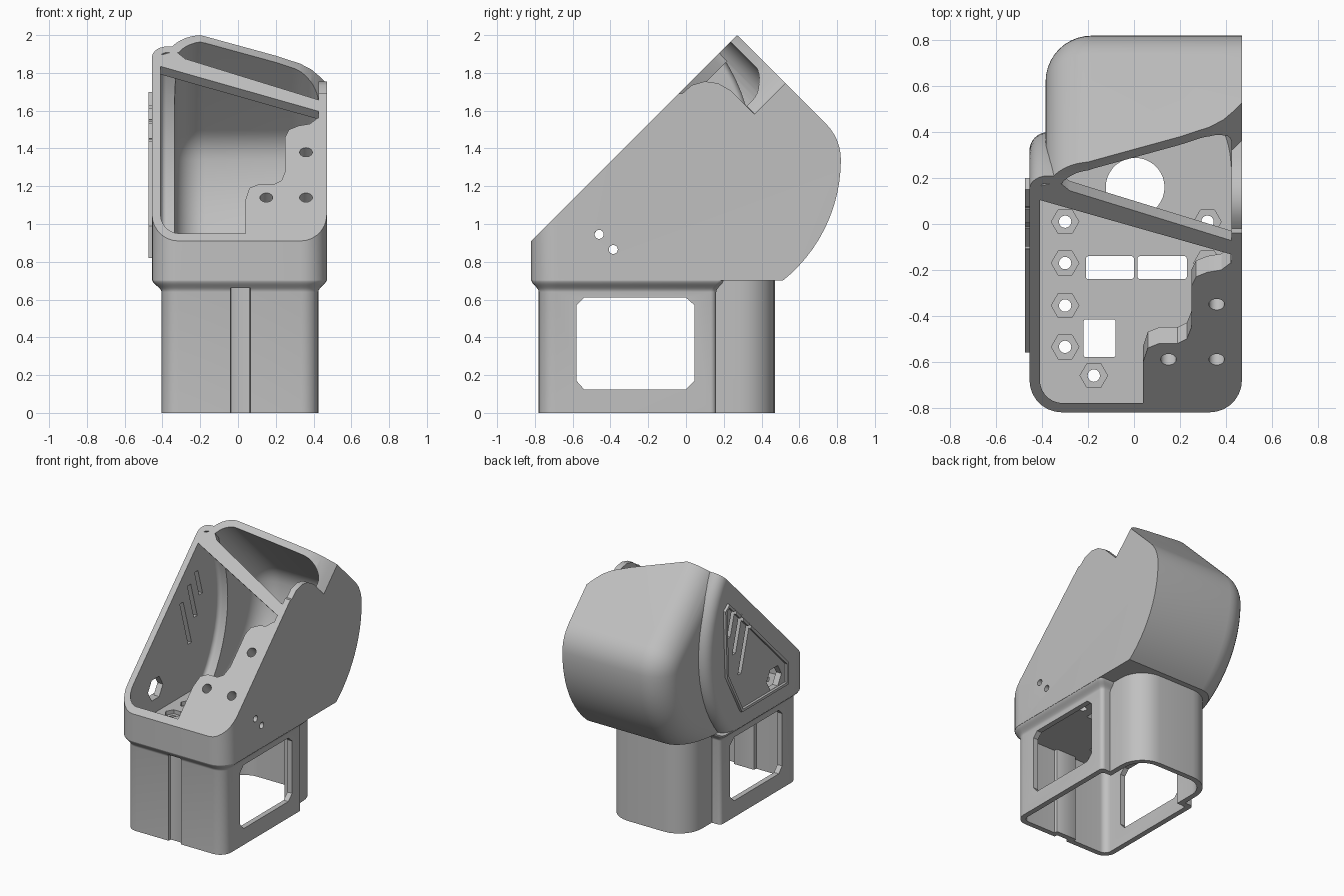
import bpy, bmesh, math
from mathutils import Vector

cube = bpy.data.objects.get("Cube")
if cube:
    bpy.data.objects.remove(cube, do_unlink=True)

grey = bpy.data.materials.new("plain_grey")
grey.use_nodes = True
grey.diffuse_color = (0.53, 0.53, 0.53, 1)
grey.node_tree.nodes["Principled BSDF"].inputs["Base Color"].default_value = (0.53, 0.53, 0.53, 1)
R2 = math.sqrt(2)


# Coordinate maps: 2D point plus extrusion distance to 3D
def plan(p, w):
    return (p[0], p[1], w)


def side(p, w):
    return (w, p[0], p[1])


def slope(p, w):
    # x, distance up the 45 degree face, depth behind it
    return (p[0], -0.865 + (p[1] + w) / R2, 0.865 + (p[1] - w) / R2)


def along_slope(p, w):
    return slope((p[0], w), p[1])


def up(z):
    # height on the sloped face turned into distance along it
    return (2 * z - 1.73) / R2


def loft(name, rings):
    bm = bmesh.new()
    loops = [[bm.verts.new(co) for co in ring] for ring in rings]
    n = len(loops[0])
    for a, b in zip(loops, loops[1:]):
        for i in range(n):
            bm.faces.new((a[i], a[(i + 1) % n], b[(i + 1) % n], b[i]))
    bm.faces.new(loops[0])
    bm.faces.new(loops[-1])
    bmesh.ops.recalc_face_normals(bm, faces=bm.faces)
    mesh = bpy.data.meshes.new(name)
    bm.to_mesh(mesh)
    bm.free()
    mesh.materials.append(grey)
    ob = bpy.data.objects.new(name, mesh)
    bpy.context.collection.objects.link(ob)
    return ob


def prism(name, pts, fn, a, b):
    return loft(name, [[fn(p, w) for p in pts] for w in (a, b)])


def inset(pts, d):
    # mitred inward offset of a counter-clockwise polygon
    ps = [Vector(p) for p in pts]
    out = []
    for i, p in enumerate(ps):
        e = (p - ps[i - 1]).normalized()
        f = (ps[(i + 1) % len(ps)] - p).normalized()
        n1, n2 = Vector((-e.y, e.x)), Vector((-f.y, f.x))
        out.append(p + (n1 + n2) * d / (1 + n1.dot(n2)))
    return out


def rounded_side(name, pts, x0, x1, r0, r1=0.0, steps=10):
    # side profile extruded in x with rounded cap edges, r0 at -x and r1 at +x
    rings = []
    for k in range(steps + 1):
        t = k / steps * math.pi / 2
        rings.append([side(p, x0 + r0 * (1 - math.cos(t))) for p in inset(pts, r0 * (1 - math.sin(t)))])
    if r1:
        for k in range(steps, -1, -1):
            t = k / steps * math.pi / 2
            rings.append([side(p, x1 - r1 * (1 - math.cos(t))) for p in inset(pts, r1 * (1 - math.sin(t)))])
    else:
        rings.append([side(p, x1) for p in pts])
    return loft(name, rings)


def arc(cx, cy, r, a0, a1, n):
    angles = [math.radians(a0 + (a1 - a0) * k / n) for k in range(n + 1)]
    return [(cx + r * math.cos(a), cy + r * math.sin(a)) for a in angles]


def round_rect(x0, x1, y0, y1, rf, rb, n=7):
    # rf rounds the front corners, rb the back ones
    return (arc(x0 + rf, y0 + rf, rf, 180, 270, n) + arc(x1 - rf, y0 + rf, rf, 270, 360, n)
            + arc(x1 - rb, y1 - rb, rb, 0, 90, n) + arc(x0 + rb, y1 - rb, rb, 90, 180, n))


def ngon(u, v, r, n=24):
    return arc(u, v, r, 0, 360 - 360 / n, n - 1)


def combine(ob, tool, operation):
    mod = ob.modifiers.new("combine", "BOOLEAN")
    mod.operation, mod.solver, mod.object = operation, "EXACT", tool
    bpy.context.view_layer.objects.active = ob
    bpy.ops.object.modifier_apply(modifier=mod.name)
    bpy.data.objects.remove(tool, do_unlink=True)


def add(ob, tool):
    combine(ob, tool, "UNION")


def cut(ob, tool):
    combine(ob, tool, "DIFFERENCE")


def keep(ob, tool):
    combine(ob, tool, "INTERSECT")


# Side profiles of the hood and of the shallower pod on the -x side
hood = ([(-0.95, 0.37), (0.2, 0.37)] + arc(0, 1.34, 0.82, -66, -4, 14)
        + arc(0.55, 1.34, 0.27, 0, 45, 6) + [(0, 2.27), (-0.95, 2.27)])
pod = [(-0.95, 0.37), (-0.1, 0.37)] + arc(-0.61, 1.35, 1.01, -56, 36, 18) + [(0.05, 2.1), (-0.95, 2.1)]

# Outer body
body = rounded_side("body", hood, -0.385, 0.6, 0.2)
add(body, rounded_side("pod", pod, -0.455, -0.05, 0.08))
keep(body, prism("trim", round_rect(-0.455, 0.47, -0.82, 1.2, 0.14, 0.01), plan, 0.7, 2.6))

# Raised triangular frame on the -x wall
frame = [(-0.56, 0.82), (0, 0.82), (0.18, 1.15), (0.2, 1.66), (0.15, 1.7), (-0.56, 0.99)]
add(body, prism("frame", frame, side, -0.475, -0.43))
cut(body, prism("frame_pocket", inset(frame, 0.02), side, -0.6, -0.456))

# Hollow inside
cavity = rounded_side("cavity", inset(hood, 0.05), -0.335, 0.425, 0.16, 0.14)
add(cavity, rounded_side("pod_cavity", inset(pod, 0.045), -0.41, 0.6, 0.03))
keep(cavity, prism("trim", round_rect(-0.41, 0.425, -0.78, 1.2, 0.1, 0.01), plan, 0.74, 2.8))
cut(body, cavity)

# Stepped mounting plate behind the sloped face
steps = [(0.04, 0.94), (0.04, 1.13), (0.06, 1.19), (0.11, 1.21), (0.19, 1.21), (0.23, 1.23),
         (0.25, 1.28), (0.25, 1.46), (0.27, 1.5), (0.32, 1.52), (0.38, 1.53), (0.42, 1.56),
         (0.45, 1.56), (0.45, 1.02), (0.39, 0.94)]
plate = prism("mount_plate", [(x, up(z)) for x, z in steps], slope, -0.05, 0.1)
for x, z in ((0.36, 1.38), (0.36, 1.14), (0.15, 1.14)):
    cut(plate, prism("screw_hole", ngon(x, up(z), 0.034), slope, -0.1, 0.2))
add(body, plate)

# Sloped front face
cut(body, prism("front_cut", [(-1, -1), (1, -1), (1, 3), (-1, 3)], slope, -2, 0))

# Slanted hood opening, ending in a rounded wall top on the +x side
rim = [(-0.2, 0), (0.2, 0.155), (0.33, 0.215), (0.39, 0.26), (0.44, 0.32), (0.49, 0.39),
       (0.6, 0.39), (0.6, -0.2), (-0.2, -0.2)]
wall_top = [(-0.3, 1.69), (-0.02, 1.69), (0.03, 1.735), (0.1, 1.755), (0.17, 1.745), (0.24, 1.705),
            (0.3, 1.645), (0.38, 1.565), (0.6, 1.4), (1.2, 1.4), (1.2, 2.6), (-0.3, 2.6)]
opening = prism("hood_opening", rim, along_slope, 1.1, 2.2)
keep(opening, prism("wall_top", wall_top, side, -0.8, 0.8))
cut(body, opening)

# Diagonal bar across the sloped face
bar = [(-0.43, 1.84), (0.45, 1.59), (0.45, 1.65), (-0.28, 1.875), (-0.33, 1.915), (-0.43, 1.89)]
add(body, prism("bar", [(x, up(z)) for x, z in bar], slope, 0, 0.06))

# Sleeve base with flared collar
base = prism("base", round_rect(-0.405, 0.425, -0.78, 0.16, 0.09, 0.03), plan, 0, 0.705)
add(base, prism("base_rear", round_rect(-0.33, 0.35, -0.1, 0.47, 0.02, 0.19), plan, 0, 0.71))
collar = []
for k in range(9):
    g = (1 - math.cos(k / 8 * math.pi)) / 2
    ring = round_rect(-0.405 - 0.049 * g, 0.425 + 0.044 * g, -0.78 - 0.039 * g,
                      0.16 + 0.04 * g, 0.09 + 0.05 * g, 0.03)
    collar.append([plan(p, 0.64 + 0.065 * k / 8) for p in ring])
add(base, loft("collar", collar))
cut(base, prism("base_hollow", round_rect(-0.365, 0.385, -0.74, 0.12, 0.05, 0.02), plan, -0.1, 0.66))
cut(base, prism("rear_hollow", round_rect(-0.29, 0.31, 0, 0.43, 0.02, 0.15), plan, -0.1, 0.66))
add(base, prism("groove_rib", round_rect(-0.075, 0.1, -0.77, -0.715, 0.01, 0.01, 2), plan, 0, 0.68))
cut(base, prism("groove", round_rect(-0.04, 0.065, -0.9, -0.755, 0.01, 0.01, 2), plan, -0.1, 0.66))
window = [(-0.58, 0.17), (-0.54, 0.125), (0, 0.125), (0.045, 0.17),
          (0.045, 0.57), (0, 0.61), (-0.54, 0.61), (-0.58, 0.57)]
cut(base, prism("side_window", window, side, -1, 1))
add(body, base)

# Floor openings
for x0, x1, y0, y1 in ((-0.21, 0, -0.24, -0.14), (0.015, 0.23, -0.24, -0.14), (-0.22, -0.08, -0.58, -0.415)):
    cut(body, prism("slot", round_rect(x0, x1, y0, y1, 0.01, 0.01, 2), plan, 0.6, 0.8))
cut(body, prism("cable_hole", ngon(0.005, 0.16, 0.128, 36), plan, 0.6, 0.8))
for x, y in ((-0.3, 0.01), (-0.3, -0.17), (-0.3, -0.355), (-0.3, -0.535),
             (-0.175, -0.66), (0.32, 0.01), (0.32, -0.17)):
    cut(body, prism("nut_pocket", ngon(x, y, 0.06, 6), plan, 0.71, 0.78))
    cut(body, prism("bolt_hole", ngon(x, y, 0.027, 16), plan, 0.6, 0.8))

# Wall openings: hexagon and slanted vents on -x, two pin holes on +x
cut(body, prism("hex_hole", ngon(-0.41, 0.92, 0.09, 6), side, -0.6, -0.38))
for y, z, length in ((0.11, 1.53, 0.2), (0.035, 1.42, 0.28), (-0.045, 1.28, 0.36)):
    dy, dz = 0.14 * length, 0.48 * length
    vent = [(y - dy - 0.02, z + dz), (y - dy + 0.02, z + dz),
            (y + dy + 0.02, z - dz), (y + dy - 0.02, z - dz)]
    cut(body, prism("vent", vent, side, -0.6, -0.38))
for y, z in ((-0.46, 0.945), (-0.385, 0.865)):
    cut(body, prism("pin_hole", ngon(y, z, 0.024, 16), side, 0.3, 0.6))

bpy.ops.object.select_all(action="DESELECT")
body.select_set(True)
bpy.context.view_layer.objects.active = body
bpy.ops.object.shade_smooth_by_angle(angle=math.radians(28))
